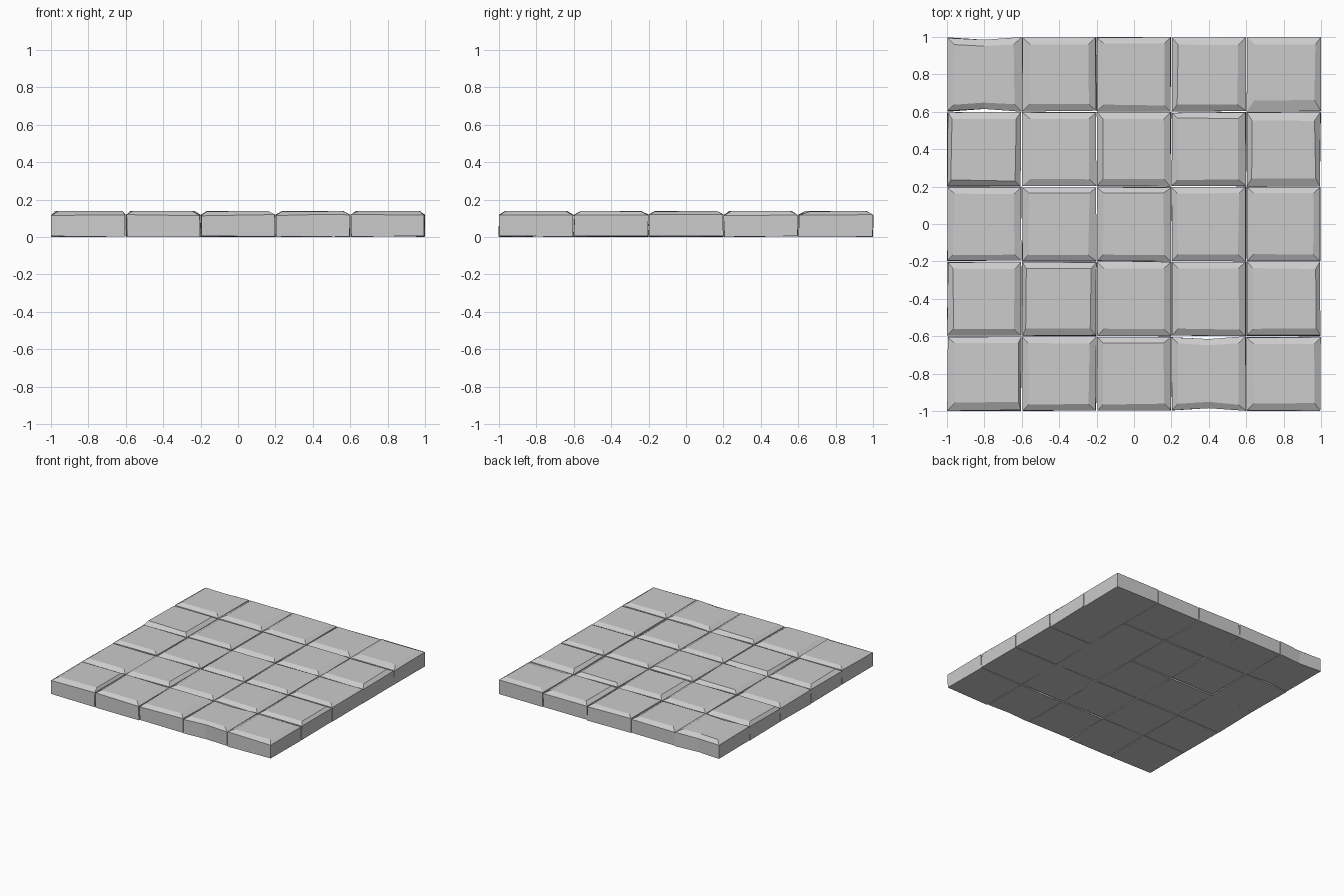
import bpy, bmesh, random

if "Cube" in bpy.data.objects:
    bpy.data.objects.remove(bpy.data.objects["Cube"])

random.seed(4)
N, S = 5, 0.4
SHOULDER, TOP = 0.117, 0.138

# chamfer widths (left, right, bottom, top) where a stone differs from the usual
USUAL = (0.033, 0.038, 0.034, 0.034)
CHAMFER = {
    (1, 4): (0.043, 0.037, 0.042, 0.04), (3, 4): (0.03, 0.042, 0.036, 0.04),
    (4, 4): (0.042, 0.03, 0.06, 0.037), (1, 3): (0.04, 0.036, 0.04, 0.036),
    (4, 3): (0.03, 0.028, 0.042, 0.045), (0, 3): (0.02, 0.03, 0.03, 0.035),
    (0, 0): (0.036, 0.015, 0.045, 0.03), (1, 1): (0.02, 0.03, 0.036, 0.036),
    (4, 1): (0.034, 0.024, 0.036, 0.036), (4, 0): (0.034, 0.03, 0.038, 0.038),
}
# stones whose front and back edges are worn inward at the middle
WORN = {(0, 4), (3, 0)}


def jitter(a):
    return random.uniform(-a, a)


def ring(bm, x0, x1, y0, y1, z, wobble, dz, dent):
    pts = [(x0, y0), (x1, y0), (x1, y1), (x0, y1)]
    pts = [(x + jitter(wobble), y + jitter(wobble)) for x, y in pts]
    if dent:
        mx = (x0 + x1) / 2
        pts.insert(1, (mx, y0 + dent))
        pts.insert(4, (mx, y1 - dent))
    return [bm.verts.new((x, y, z + jitter(dz))) for x, y in pts]


def paving_stone(i, j):
    bm = bmesh.new()
    l, r, b, t = CHAMFER.get((i, j), USUAL)
    x0, y0 = -1 + i * S + 0.003, -1 + j * S + 0.003
    x1, y1 = x0 + S - 0.006, y0 + S - 0.006
    dent = 0.012 if (i, j) in WORN else 0
    rings = [
        ring(bm, x0, x1, y0, y1, 0.003, 0.003, 0.003, dent),
        ring(bm, x0, x1, y0, y1, SHOULDER, 0.003, 0.004, dent),
        ring(bm, x0 + l, x1 - r, y0 + b, y1 - t, TOP, 0.004, 0.002, dent),
    ]
    n = len(rings[0])
    for low, high in zip(rings, rings[1:]):
        for k in range(n):
            m = (k + 1) % n
            bm.faces.new((low[k], low[m], high[m], high[k]))
    bm.faces.new(rings[0][::-1])
    bm.faces.new(rings[-1])
    bmesh.ops.recalc_face_normals(bm, faces=bm.faces)
    name = f"paving_stone_{i + 1}_{j + 1}"
    mesh = bpy.data.meshes.new(name)
    bm.to_mesh(mesh)
    bm.free()
    bpy.context.collection.objects.link(bpy.data.objects.new(name, mesh))


# five by five floor of chamfered stones
for i in range(N):
    for j in range(N):
        paving_stone(i, j)
